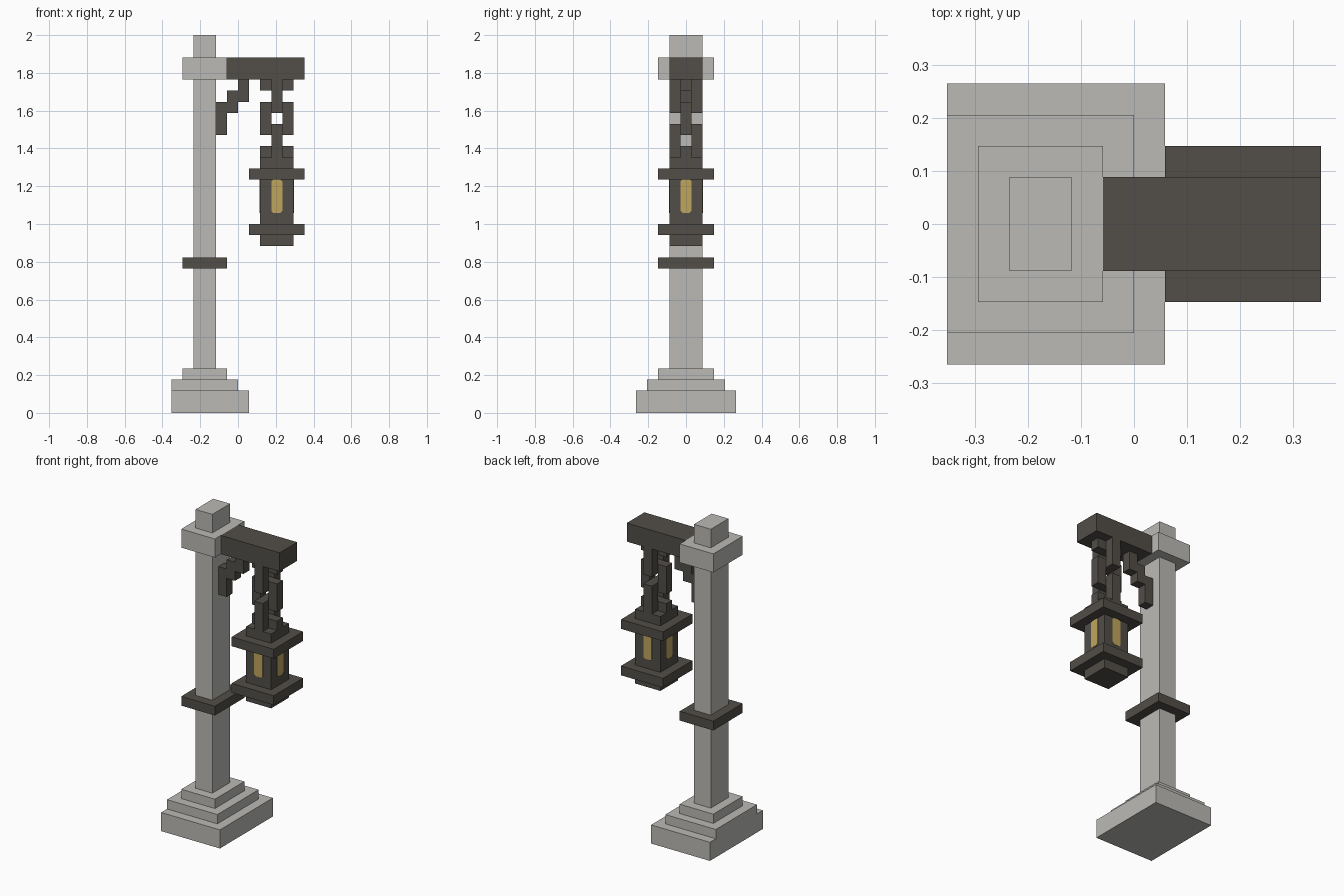
import bpy, bmesh, math
from mathutils import Matrix, Vector

U = 2 / 34  # one block unit

if "Cube" in bpy.data.objects:
    bpy.data.objects.remove(bpy.data.objects["Cube"], do_unlink=True)


def material(name, rgb):
    m = bpy.data.materials.new(name)
    m.use_nodes = True
    m.diffuse_color = (*rgb, 1)
    m.node_tree.nodes["Principled BSDF"].inputs["Base Color"].default_value = (*rgb, 1)
    return m


STONE = material("light_stone", (0.50, 0.49, 0.465))
IRON = material("dark_iron", (0.084, 0.076, 0.065))
GLOW = material("amber_glass", (0.52, 0.38, 0.11))


def finish(name, bm, mat):
    bmesh.ops.recalc_face_normals(bm, faces=bm.faces)
    mesh = bpy.data.meshes.new(name)
    bm.to_mesh(mesh)
    bm.free()
    mesh.materials.append(mat)
    ob = bpy.data.objects.new(name, mesh)
    bpy.context.collection.objects.link(ob)
    return ob


def blocks(name, mat, *boxes):
    """Boxes given in block units as (x0, x1, y0, y1, z0, z1)."""
    bm = bmesh.new()
    for x0, x1, y0, y1, z0, z1 in boxes:
        centre = Vector((x0 + x1, y0 + y1, z0 + z1)) * U / 2
        size = Vector((x1 - x0, y1 - y0, z1 - z0)) * U
        bmesh.ops.create_cube(bm, size=1,
                              matrix=Matrix.Translation(centre) @ Matrix.Diagonal(size).to_4x4())
    return finish(name, bm, mat)


def slab(name, mat, x0, x1, half_depth, z0, z1):
    return blocks(name, mat, (x0, x1, -half_depth, half_depth, z0, z1))


# Stepped stone base, post and capital
slab("base_plinth", STONE, -6, 1, 4.5, 0, 2)
slab("base_middle_step", STONE, -6, 0, 3.5, 2, 3)
slab("base_top_step", STONE, -5, -1, 2.5, 3, 4)
slab("post", STONE, -4, -2, 1.5, 4, 34)
slab("post_capital", STONE, -5, -1, 2.5, 30, 32)

# Iron band, arm and stepped bracket
slab("post_band", IRON, -5, -1, 2.5, 13, 14)
slab("arm", IRON, -1, 6, 1.5, 30, 32)
blocks("arm_bracket", IRON,
       (-2, -1, -.5, .5, 25, 28), (-1, 0, -.5, .5, 27, 29), (0, 1, -.5, .5, 28, 30))

# Chain: links alternate between the two planes and share their centre cells
CX = 3.5
for i, (z0, z1, along_x) in enumerate([(29, 30, True), (27, 30, False), (25, 28, True),
                                       (23, 26, False), (23, 24, True)]):
    sides = []
    for s in (-1, 1):
        dx, dy = (s, 0) if along_x else (0, s)
        sides.append((CX + dx - .5, CX + dx + .5, dy - .5, dy + .5, z0, z1))
    blocks(f"chain_link_{i + 1}", IRON, *sides)
blocks("chain_joints", IRON, *[(3, 4, -.5, .5, z, z + 1) for z in (23, 25, 27, 29)])

# Lantern
slab("lantern_cap", IRON, 2, 5, 1.5, 22, 23)
slab("lantern_roof", IRON, 1, 6, 2.5, 21, 22)
slab("lantern_body", IRON, 2, 5, 1.5, 17, 21)
slab("lantern_floor", IRON, 1, 6, 2.5, 16, 17)
slab("lantern_foot", IRON, 2, 5, 1.5, 15, 16)

# Amber panes: thin plates with clipped corners, one on each side
C = 0.18
OUTLINE = [(-.5 + C, 18), (.5 - C, 18), (.5, 18 + C), (.5, 21 - C),
           (.5 - C, 21), (-.5 + C, 21), (-.5, 21 - C), (-.5, 18 + C)]
for i, side in enumerate(("front", "left", "back", "right")):
    bm = bmesh.new()
    face = bm.faces.new([bm.verts.new((x * U, -1.5 * U, z * U)) for x, z in OUTLINE])
    out = bmesh.ops.extrude_face_region(bm, geom=[face])["geom"]
    bmesh.ops.translate(bm, vec=(0, -0.003, 0),
                        verts=[g for g in out if isinstance(g, bmesh.types.BMVert)])
    bmesh.ops.transform(bm, verts=bm.verts, matrix=Matrix.Translation((CX * U, 0, 0))
                        @ Matrix.Rotation(i * math.pi / 2, 4, 'Z'))
    finish(f"lantern_pane_{side}", bm, GLOW)
